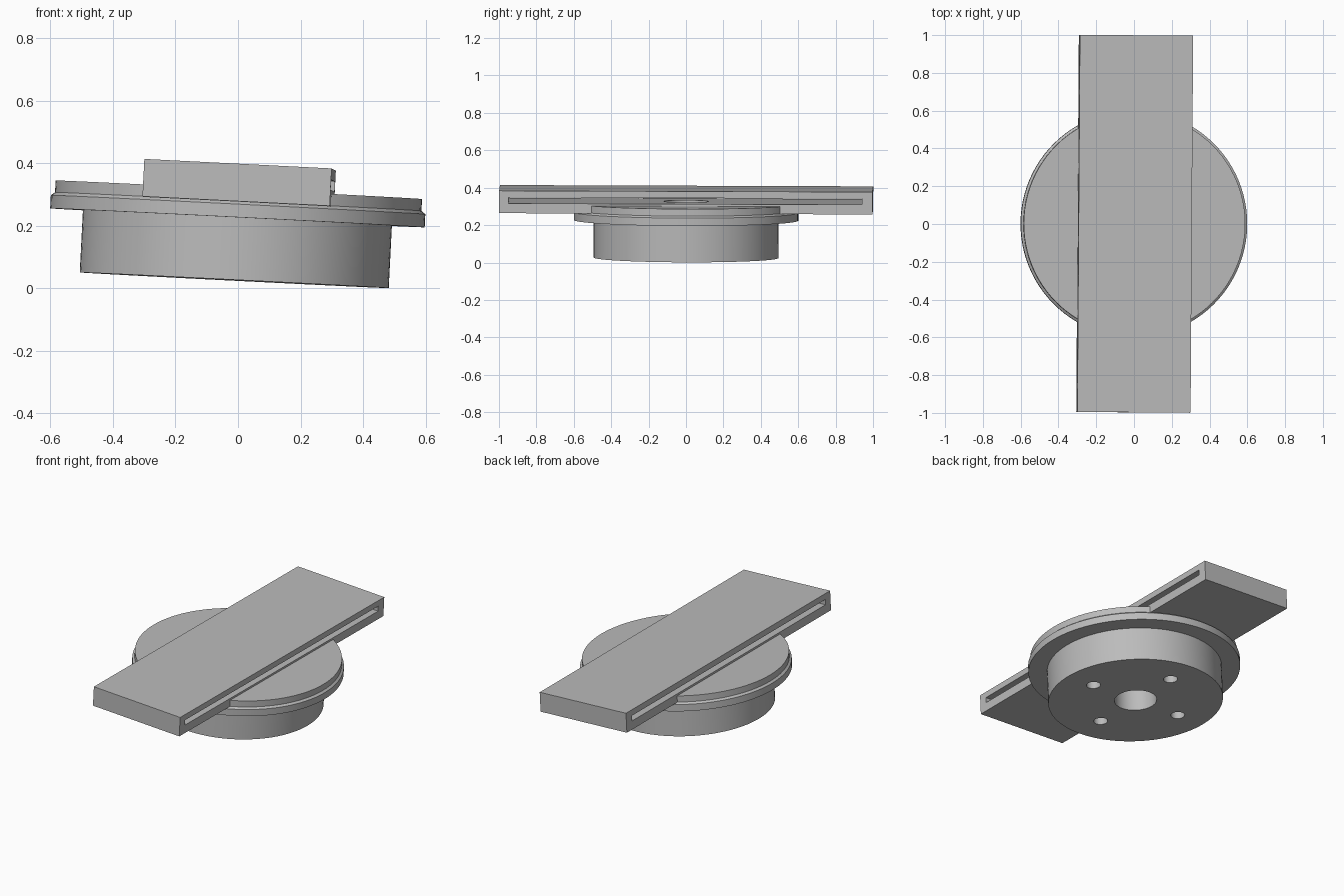
import bpy
import math
from mathutils import Matrix, Vector

if "Cube" in bpy.data.objects:
    bpy.data.objects.remove(bpy.data.objects["Cube"], do_unlink=True)

# Single plain grey material
grey = bpy.data.materials.new("plain_grey")
grey.use_nodes = True
colour = (0.5, 0.5, 0.5, 1)
grey.diffuse_color = colour
grey.node_tree.nodes["Principled BSDF"].inputs["Base Color"].default_value = colour


def lathe(name, profile, sides=96):
    """Closed solid turned about z from (radius, height) points."""
    verts, faces = [], []
    for r, z in profile:
        for i in range(sides):
            a = math.tau * i / sides
            verts.append((r * math.cos(a), r * math.sin(a), z))
    for k in range(len(profile) - 1):
        for i in range(sides):
            j = (i + 1) % sides
            lo, hi = k * sides, (k + 1) * sides
            faces.append((lo + i, lo + j, hi + j, hi + i))
    faces.append(tuple(reversed(range(sides))))
    faces.append(tuple(range(len(verts) - sides, len(verts))))
    mesh = bpy.data.meshes.new(name)
    mesh.from_pydata(verts, [], faces)
    mesh.materials.append(grey)
    obj = bpy.data.objects.new(name, mesh)
    bpy.context.collection.objects.link(obj)
    return obj


def box(name, size, centre):
    bpy.ops.mesh.primitive_cube_add(size=1)
    obj = bpy.context.object
    obj.name = name
    obj.data.transform(Matrix.Translation(centre) @ Matrix.Diagonal(Vector((*size, 1))))
    obj.data.materials.append(grey)
    return obj


def activate(obj):
    bpy.ops.object.select_all(action='DESELECT')
    obj.select_set(True)
    bpy.context.view_layer.objects.active = obj


def cut(obj, cutter):
    activate(obj)
    mod = obj.modifiers.new("cut", 'BOOLEAN')
    mod.operation = 'DIFFERENCE'
    mod.solver = 'EXACT'
    mod.object = cutter
    bpy.context.view_layer.update()
    bpy.ops.object.modifier_apply(modifier=mod.name)


# Round base with a stepped flange
base = lathe("flanged_base", [(0.495, 0), (0.495, 0.2), (0.6, 0.2), (0.6, 0.242),
                              (0.587, 0.252), (0.587, 0.29)])

# Long flat bar set into the flange
bar = box("cross_bar", (0.6, 1.996, 0.12), (0, 0, 0.31))

# Long slot through the sides of the bar
slot = box("slot_cutter", (0.8, 1.89, 0.032), (0, -0.003, 0.318))
cut(bar, slot)

# Centre bore, running up into the slot
bore = lathe("bore_cutter", [(0.12, -0.1), (0.12, 0.318)], 48)
cut(base, bore)
cut(bar, bore)
cutters = [slot, bore]

# Four bolt holes in the underside
for k in range(4):
    hole = lathe("bolt_hole_cutter", [(0.04, -0.1), (0.04, 0.23)], 24)
    a = k * math.pi / 2
    hole.data.transform(Matrix.Translation((0.31 * math.cos(a), 0.31 * math.sin(a), 0)))
    cut(base, hole)
    cutters.append(hole)

for c in cutters:
    bpy.data.objects.remove(c, do_unlink=True)

# Slight lean of the whole assembly
lean = (Matrix.Translation((-0.012, 0, 0.026))
        @ Matrix.Rotation(math.radians(-0.4), 4, 'Z')
        @ Matrix.Rotation(math.radians(2.9), 4, 'Y')
        @ Matrix.Rotation(math.radians(-0.2), 4, 'X'))
for obj in (base, bar):
    obj.data.transform(lean)
    activate(obj)
    bpy.ops.object.shade_smooth_by_angle(angle=math.radians(30))
